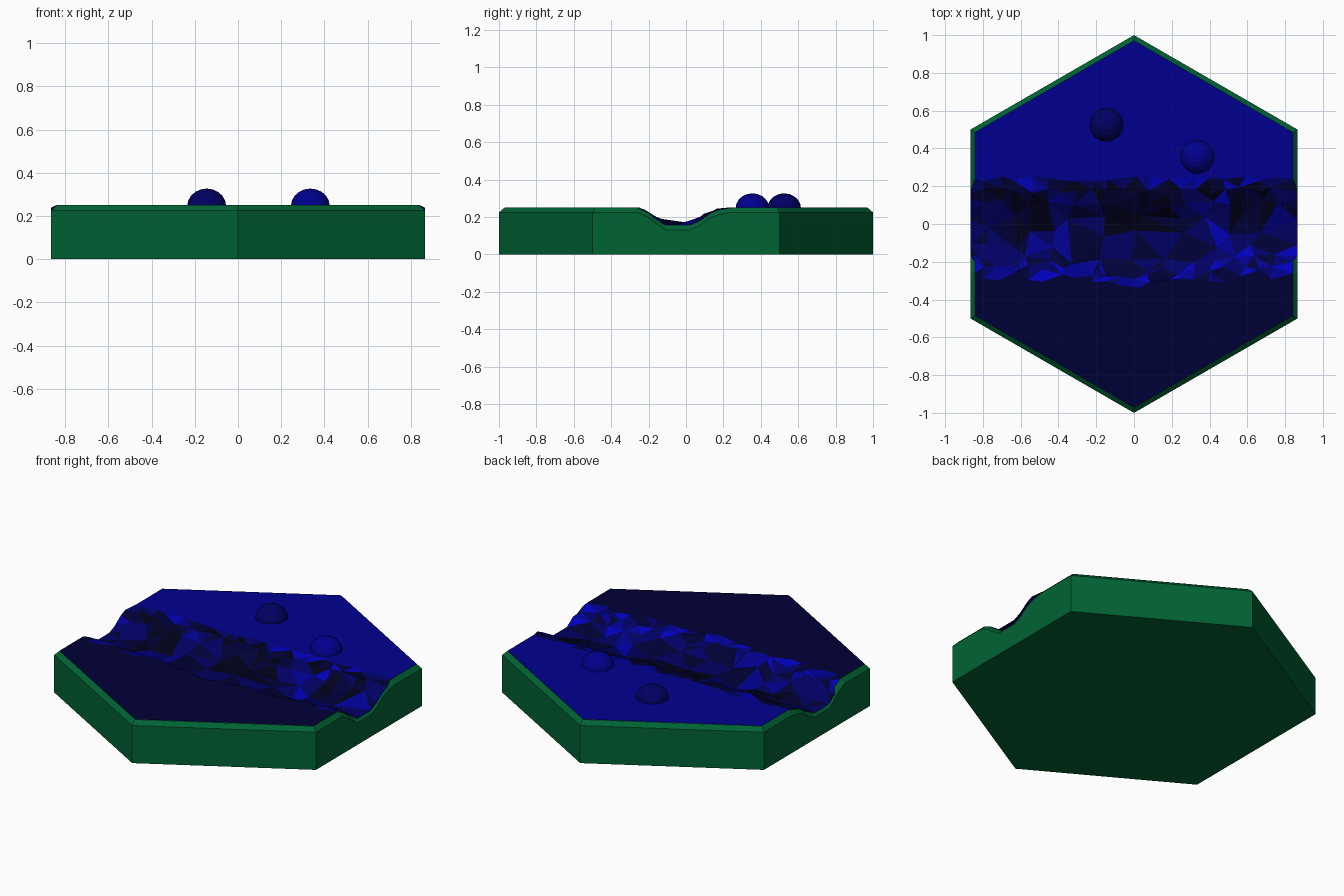
import bpy, bmesh, math, random
from mathutils import Vector
from mathutils.geometry import delaunay_2d_cdt

if "Cube" in bpy.data.objects:
    bpy.data.objects.remove(bpy.data.objects["Cube"], do_unlink=True)
rng = random.Random(4)
TOP, RIM = 0.25, 0.025
APOTHEM = math.sqrt(3) / 2
# Cross-section of the river channel (y, z)
PROFILE = [(-.26, .25), (-.2, .222), (-.17, .197), (-.11, .157), (.02, .157),
           (.07, .178), (.13, .22), (.17, .237), (.24, .25)]


def material(name, color):
    m = bpy.data.materials.new(name)
    m.use_nodes = True
    m.diffuse_color = (*color, 1)
    m.node_tree.nodes["Principled BSDF"].inputs["Base Color"].default_value = (*color, 1)
    return m


green = material("green", (0, .125, .034))
MEADOW, NAVY, BRIGHT, DEEP, BLACK = range(5)
blues = [material("meadow_blue", (0, 0, .275)),
         material("navy", (0, 0, .038)),
         material("bright_blue", (0, 0, .5)),
         material("deep_blue", (0, 0, .125)),
         material("near_black", (0, 0, .01))]


def make_object(name, bm, mats):
    bmesh.ops.recalc_face_normals(bm, faces=bm.faces)
    mesh = bpy.data.meshes.new(name)
    bm.to_mesh(mesh)
    bm.free()
    for m in mats:
        mesh.materials.append(m)
    ob = bpy.data.objects.new(name, mesh)
    bpy.context.collection.objects.link(ob)
    return ob


def height(y):
    for (y0, z0), (y1, z1) in zip(PROFILE, PROFILE[1:]):
        if y0 <= y <= y1:
            return z0 + (z1 - z0) * (y - y0) / (y1 - y0)
    return TOP


def outline(apothem, channel=None):
    """Hexagon with extra points where the channel crosses the two x sides."""
    r = apothem / APOTHEM
    side = [(apothem if channel is None or not -.18 < y < .18 else channel, y)
            for y, z in PROFILE]
    right = [(apothem, -r / 2)] + side + [(apothem, r / 2)]
    left = [(-x, y) for x, y in reversed(right)]
    return [(0, -r)] + right + [(0, r)] + left


# Hexagonal base with a bevelled rim following the channel
bm = bmesh.new()
outer, inner = outline(APOTHEM), outline(APOTHEM - RIM)
rings = [[bm.verts.new((x, y, 0)) for x, y in outer],
         [bm.verts.new((x, y, height(y) - RIM)) for x, y in outer],
         [bm.verts.new((x, y, height(y))) for x, y in inner]]
for low, high in zip(rings, rings[1:]):
    for i in range(len(low)):
        j = (i + 1) % len(low)
        bm.faces.new((low[i], low[j], high[j], high[i]))
bm.faces.new(rings[0][::-1])
make_object("hexagon_base", bm, [green])

# Ground points: flat borders, fine rubble on the banks, coarse facets on the bed
points = [(x, y, height(y)) for x, y in outline(APOTHEM - RIM, APOTHEM)]
border = len(points)


def scatter(offset, step, bend, drop=0.0, jitter=.015):
    x = -.79
    while x < .8:
        y = offset - bend * math.exp(-(x / .35) ** 2) + rng.uniform(-jitter, jitter)
        z = min(TOP, height(offset) + rng.uniform(-drop, drop))
        points.append((x + rng.uniform(-.25, .25) * step, y, z))
        x += step


for offset, step, bend, drop, jitter in (
        (-.275, .08, .06, 0, .03), (-.22, .08, .07, .008, .015),
        (-.17, .12, .08, .005, .01), (-.115, .2, .08, .004, .015),
        (-.03, .21, .02, .005, .02), (.04, .2, 0, .004, .015),
        (.115, .12, .02, .008, .015), (.18, .08, .01, .006, .015),
        (.24, .08, 0, 0, .015)):
    scatter(offset, step, bend, drop, jitter)


def ground_color(face):
    c = face.calc_center_median()
    if min(v.co.z for v in face.verts) > TOP - .0005:
        return MEADOW if c.y > 0 else NAVY
    if c.y > .2 or c.z > .22 and c.y < 0:
        return rng.choice((MEADOW, BRIGHT, DEEP, DEEP, NAVY))
    if c.y > .14:
        return rng.choice((NAVY, BLACK, NAVY, DEEP))
    if c.y > -.06 and min(abs(c.x - p) for p in (-.55, .02, .62)) < .14:
        return rng.choice((BLACK, BLACK, NAVY))
    if -.15 < c.x < .35:
        return rng.choice((NAVY, NAVY, DEEP))
    if c.x > .35:
        return rng.choice((DEEP, DEEP, MEADOW, NAVY, BRIGHT))
    return rng.choice((DEEP, DEEP, NAVY, MEADOW))


# Ground: triangulated between the rims, coloured by zone
verts, _, faces, origins, _, _ = delaunay_2d_cdt(
    [Vector(p[:2]) for p in points], [], [list(range(border))], 1, 1e-5)
bm = bmesh.new()
bv = [bm.verts.new((v.x, v.y, points[o[0]][2] + .001))
      for v, o in zip(verts, origins)]
for tri in faces:
    face = bm.faces.new([bv[i] for i in tri])
    face.material_index = ground_color(face)
make_object("river_ground", bm, blues)

# Two half-buried boulders
for name, x, y, mat in (("left_boulder", .335, .355, blues[MEADOW]),
                        ("right_boulder", -.145, .525, blues[DEEP])):
    bm = bmesh.new()
    bmesh.ops.create_uvsphere(bm, u_segments=16, v_segments=10, radius=.09)
    bmesh.ops.scale(bm, vec=(1, 1, .9), verts=bm.verts)
    make_object(name, bm, [mat]).location = (x, y, .246)
